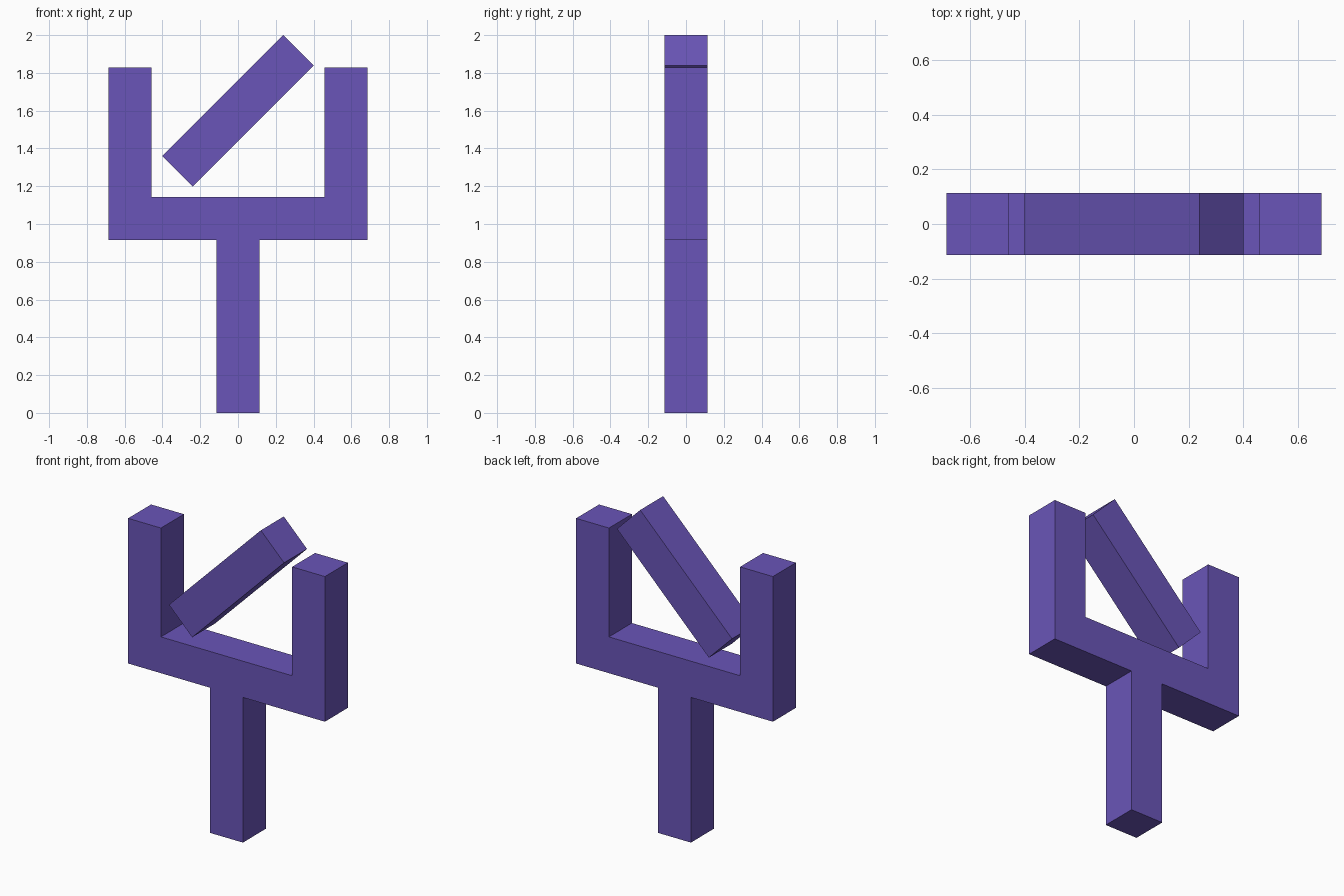
import bpy, bmesh
from math import radians
from mathutils import Matrix

if "Cube" in bpy.data.objects:
    bpy.data.objects.remove(bpy.data.objects["Cube"])

U = 0.2285          # bar thickness
H = U / 2

mat = bpy.data.materials.new("purple")
mat.diffuse_color = (0.144, 0.091, 0.479, 1)
mat.use_nodes = True
mat.node_tree.nodes["Principled BSDF"].inputs["Base Color"].default_value = mat.diffuse_color


def extrude_profile(name, pts, matrix=Matrix()):
    """Extrude an x-z outline through the bar thickness, centred on y = 0."""
    bm = bmesh.new()
    face = bm.faces.new([bm.verts.new((x, -H, z)) for x, z in pts])
    ext = bmesh.ops.extrude_face_region(bm, geom=[face])
    verts = [g for g in ext["geom"] if isinstance(g, bmesh.types.BMVert)]
    bmesh.ops.translate(bm, verts=verts, vec=(0, U, 0))
    bmesh.ops.recalc_face_normals(bm, faces=bm.faces)
    me = bpy.data.meshes.new(name)
    bm.to_mesh(me)
    bm.free()
    me.materials.append(mat)
    ob = bpy.data.objects.new(name, me)
    ob.matrix_world = matrix
    bpy.context.collection.objects.link(ob)
    return ob


# Forked stand: stem, crossbar and two uprights, right half mirrored to the left
half = [(H, 0), (H, 4 * U), (3 * U, 4 * U), (3 * U, 8 * U), (2 * U, 8 * U), (2 * U, 5 * U)]
extrude_profile("forked_stand", half + [(-x, z) for x, z in reversed(half)])

# Loose bar floating diagonally between the uprights
L = 0.905 / 2
extrude_profile("diagonal_bar", [(-L, -H), (L, -H), (L, H), (-L, H)],
                Matrix.Translation((0, 0, 1.599)) @ Matrix.Rotation(radians(-45), 4, 'Y'))
